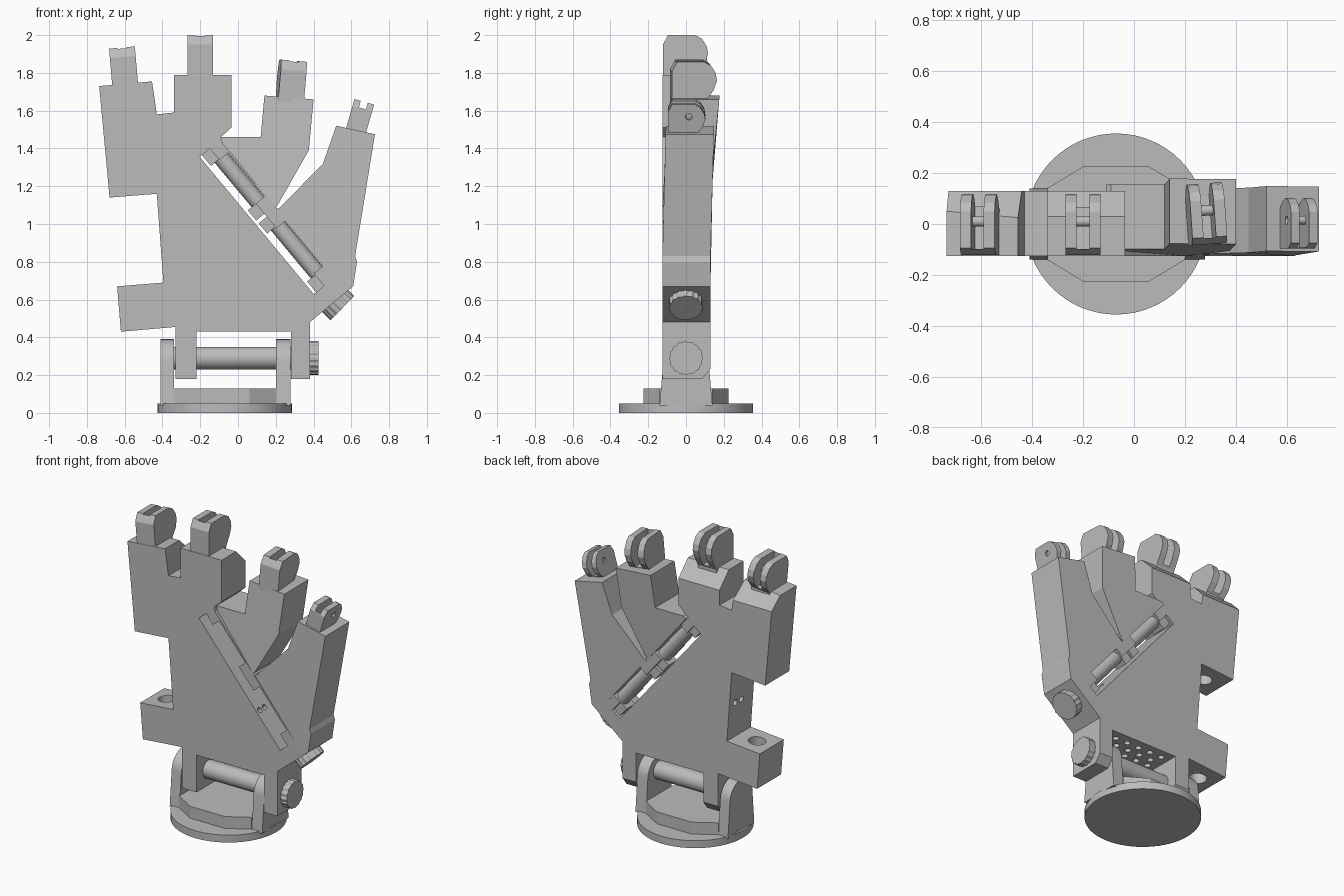
import bpy, bmesh, math
from mathutils import Matrix, Vector

if "Cube" in bpy.data.objects:
    bpy.data.objects.remove(bpy.data.objects["Cube"], do_unlink=True)

GREY = (0.5, 0.5, 0.5, 1)
grey = bpy.data.materials.new("plain_grey")
grey.use_nodes = True
grey.diffuse_color = GREY
grey.node_tree.nodes["Principled BSDF"].inputs["Base Color"].default_value = GREY

FRONT, BACK = -0.125, 0.13


def finish(name, bm):
    bmesh.ops.recalc_face_normals(bm, faces=bm.faces)
    mesh = bpy.data.meshes.new(name)
    bm.to_mesh(mesh)
    bm.free()
    mesh.materials.append(grey)
    obj = bpy.data.objects.new(name, mesh)
    bpy.context.collection.objects.link(obj)
    return obj


def prism(name, pts, lo, hi, axis="y"):
    """Extrude an outline: (x,z) along y, (y,z) along x, or (x,y) along z."""
    place = {"y": lambda p, d: (p[0], d, p[1]),
             "x": lambda p, d: (d, p[0], p[1]),
             "z": lambda p, d: (p[0], p[1], d)}[axis]
    bm = bmesh.new()
    face = bm.faces.new([bm.verts.new(place(p, lo)) for p in pts])
    out = bmesh.ops.extrude_face_region(bm, geom=[face])
    move = Vector(place((0, 0), hi - lo))
    for v in out["geom"]:
        if isinstance(v, bmesh.types.BMVert):
            v.co += move
    return finish(name, bm)


def rod(name, start, end, radius, sides=32, knurl=0):
    """Cylinder between two points; knurl pulls every other side inwards."""
    a, b = Vector(start), Vector(end)
    turn = (b - a).to_track_quat("Z", "Y").to_matrix().to_4x4()
    bm = bmesh.new()
    bmesh.ops.create_cone(bm, cap_ends=True, segments=sides, radius1=radius,
                          radius2=radius, depth=(b - a).length)
    if knurl:
        for v in bm.verts:
            step = round(math.atan2(v.co.y, v.co.x) / (2 * math.pi / sides))
            if step // 2 % 2:
                v.co.xy *= 1 - knurl
    bm.transform(Matrix.Translation((a + b) / 2) @ turn)
    return finish(name, bm)


def cut(obj, cutters):
    for c in cutters:
        c.hide_render = True
        mod = obj.modifiers.new("cut", "BOOLEAN")
        mod.operation, mod.solver, mod.object = "DIFFERENCE", "EXACT", c
    deps = bpy.context.evaluated_depsgraph_get()
    mesh = bpy.data.meshes.new_from_object(obj.evaluated_get(deps))
    obj.modifiers.clear()
    obj.data = mesh
    for c in cutters:
        bpy.data.objects.remove(c, do_unlink=True)


def smooth(obj):
    bpy.ops.object.select_all(action="DESELECT")
    obj.select_set(True)
    bpy.context.view_layer.objects.active = obj
    bpy.ops.object.shade_smooth_by_angle(angle=math.radians(30))


def lean(obj, z0, k):
    for v in obj.data.vertices:
        v.co.y += k * max(0, v.co.z - z0)


def at(along, across):
    """Point in the frame of the diagonal hinge slot."""
    return (-0.19 + 0.64 * along + 0.77 * across, 1.34 - 0.77 * along + 0.64 * across)


def slot_box(name, a0, a1, p0, p1, y0, y1):
    return prism(name, [at(a0, p0), at(a1, p0), at(a1, p1), at(a0, p1)], y0, y1)


# Main palm with thumb mount, first two finger blocks and wrist legs
palm = prism("palm", [
    (-0.68, 1.14), (-0.735, 1.73), (-0.455, 1.755), (-0.43, 1.58), (-0.34, 1.59),
    (-0.34, 1.79), (-0.035, 1.79), (-0.035, 1.51), (-0.09, 1.46), at(0, 0.14),
    at(0.95, 0.14), (0.61, 0.67), (0.38, 0.48), (0.38, 0.18), (0.28, 0.18),
    (0.28, 0.43), (-0.22, 0.43), (-0.22, 0.18), (-0.33, 0.18), (-0.33, 0.455),
    (-0.62, 0.43), (-0.64, 0.67), (-0.395, 0.69), (-0.43, 1.16)], FRONT, BACK)
cutters = [slot_box("slot", -0.02, 0.925, 0, 0.07, -0.2, 0.2)]
for a0, a1 in ((0.06, 0.36), (0.53, 0.84)):
    cutters.append(slot_box("pocket", a0, a1, 0.03, 0.13, -0.2, 0.2))
# Sloped backs of the first two finger blocks, and rounded leg heels
for x0, x1, top in ((-0.8, -0.4, 1.75), (-0.37, 0.0, 1.79)):
    cutters.append(prism("slope", [(0.02, top + 0.01), (0.15, top - 0.12),
                                   (0.25, top + 0.1), (0.02, top + 0.1)], x0, x1, "x"))
cutters.append(prism("heel", [(0.08, 0.17), (0.15, 0.17), (0.15, 0.26)], -0.5, 0.5, "x"))
# Cord and thumb pin holes
cutters.append(rod("hole", (-0.50, 0, 0.35), (-0.54, 0, 0.8), 0.055))
cutters.append(rod("hole", (-0.55, 0, 1.05), (-0.56, 0, 1.25), 0.05))
for i in range(3):
    y = -0.065 + 0.065 * i
    cutters.append(rod("hole", (-0.5, y, 0.93), (-0.35, y, 0.93), 0.02, 16))
    for j in range(5):
        x = -0.16 + 0.09 * j + 0.03 * (i % 2)
        cutters.append(rod("hole", (x, y, 0.4), (x, y, 0.5), 0.02, 16))
for a in (0.2, 0.65):
    for y in (-0.09, -0.04):
        (x0, z0), (x1, z1) = at(a, -0.07), at(a, 0.02)
        cutters.append(rod("hole", (x0, y, z0), (x1, y, z1), 0.018, 16))
cut(palm, cutters)

# Folding outer palm plates
third = prism("third_finger_plate", [
    (-0.09, 1.46), (0.12, 1.46), (0.14, 1.68), (0.40, 1.66), (0.375, 1.39),
    (0.21, 1.10), at(0.44, 0.13), at(-0.03, 0.13)], FRONT, BACK)
lean(third, 1.2, 0.1)
little = prism("little_finger_plate", [
    at(0.45, 0.13), (0.22, 1.085), (0.45, 1.32), (0.52, 1.52), (0.725, 1.475),
    (0.62, 0.83), (0.63, 0.80), (0.61, 0.67), at(0.95, 0.13)], FRONT, BACK)
lean(little, 0.9, 0.03)

# Hinge pins and hinge knuckles in the slot
for i, (a0, a1) in enumerate(((0.05, 0.37), (0.52, 0.85))):
    (x0, z0), (x1, z1) = at(a0, 0.085), at(a1, 0.085)
    smooth(rod(f"hinge_pin_{i + 1}", (x0, 0.07, z0), (x1, 0.07, z1), 0.044))
for i, (a0, a1) in enumerate(((-0.02, 0.055), (0.36, 0.43), (0.45, 0.52), (0.85, 0.925))):
    slot_box(f"hinge_knuckle_{i + 1}", a0, a1, 0.015, 0.07, 0.02, 0.11)


def clevis(name, x, y, z, tilt, width=0.137, scale=1.0, lower=0.0, twist=0):
    """Finger joint: two rounded lugs joined by a front wall, with a cross pin."""
    h = 0.21 - lower
    side = [(-0.122, -0.03), (-0.122, h - 0.05), (-0.095, h), (0.05, h), (0.085, h - 0.02),
            (0.11, h - 0.06), (0.117, h - 0.1), (0.1, h - 0.15), (0.06, -0.01), (0.06, -0.03)]
    w = width / 2
    body = prism(name, [(a * scale, b * scale) for a, b in side], -w, w, "x")
    g = w * 0.36
    mid = (h - 0.08) * scale
    cut(body, [prism("gap", [(-0.098, 0.02), (0.3, -0.02), (0.3, 0.4), (-0.098, 0.4)], -g, g, "x"),
               rod("hole", (-0.2, 0.01, mid), (0.2, 0.01, mid), 0.021 * scale, 20)])
    pin = rod(name + "_pin", (-w * 0.8, 0.01, mid), (w * 0.8, 0.01, mid), 0.02 * scale, 20)
    smooth(pin)
    for o in (body, pin):
        o.location = (x, y, z)
        o.rotation_euler = (0, math.radians(tilt), math.radians(twist))


clevis("first_finger_joint", -0.598, 0, 1.745, -5, lower=0.02)
clevis("second_finger_joint", -0.2, 0, 1.79, 0)
clevis("third_finger_joint", 0.274, 0.042, 1.67, 5, lower=0.015, twist=4)
clevis("little_finger_joint", 0.625, 0.005, 1.495, 16, width=0.108, scale=0.83, lower=0.02)

# Wrist base: notched ring, faceted riser and two arms
CX = -0.07
ring = rod("wrist_ring", (CX, 0, 0), (CX, 0, 0.05), 0.355, 64)
cut(ring, [rod("bore", (CX, 0, -0.1), (CX, 0, 0.2), 0.165, 48),
           rod("notch", (CX, 0.36, -0.1), (CX, 0.36, 0.2), 0.068)])
smooth(ring)
half = [(0.13, 0.225), (0.27, 0.14), (0.27, -0.14), (0.13, -0.225)]
riser = prism("wrist_riser", [(CX + x, y) for x, y in half]
              + [(CX - x, y) for x, y in reversed(half)], 0.045, 0.13, "z")
well = rod("well", (CX, 0, 0), (CX, 0, 0.2), 0.187, 8)
well.data.transform(Matrix.Translation((CX, 0, 0)) @ Matrix.Rotation(math.pi / 8, 4, "Z")
                    @ Matrix.Translation((-CX, 0, 0)))
cut(riser, [well])

arch = [(0.12 * math.cos(math.pi * i / 16), 0.27 + 0.12 * math.sin(math.pi * i / 16))
        for i in range(17)]
for name, x0, x1 in (("right_arm", -0.41, -0.338), ("left_arm", 0.2, 0.278)):
    smooth(prism("wrist_" + name, [(0.14, 0.04)] + arch + [(-0.14, 0.04)], x0, x1, "x"))

# Wrist axle and knurled knobs
smooth(rod("wrist_axle", (-0.35, 0, 0.29), (0.36, 0, 0.29), 0.06))
rod("wrist_knob", (0.37, 0, 0.29), (0.425, 0, 0.29), 0.09, 64, 0.05)
rod("hinge_knob", (0.50, 0, 0.607), (0.553, 0, 0.555), 0.09, 64, 0.05)
